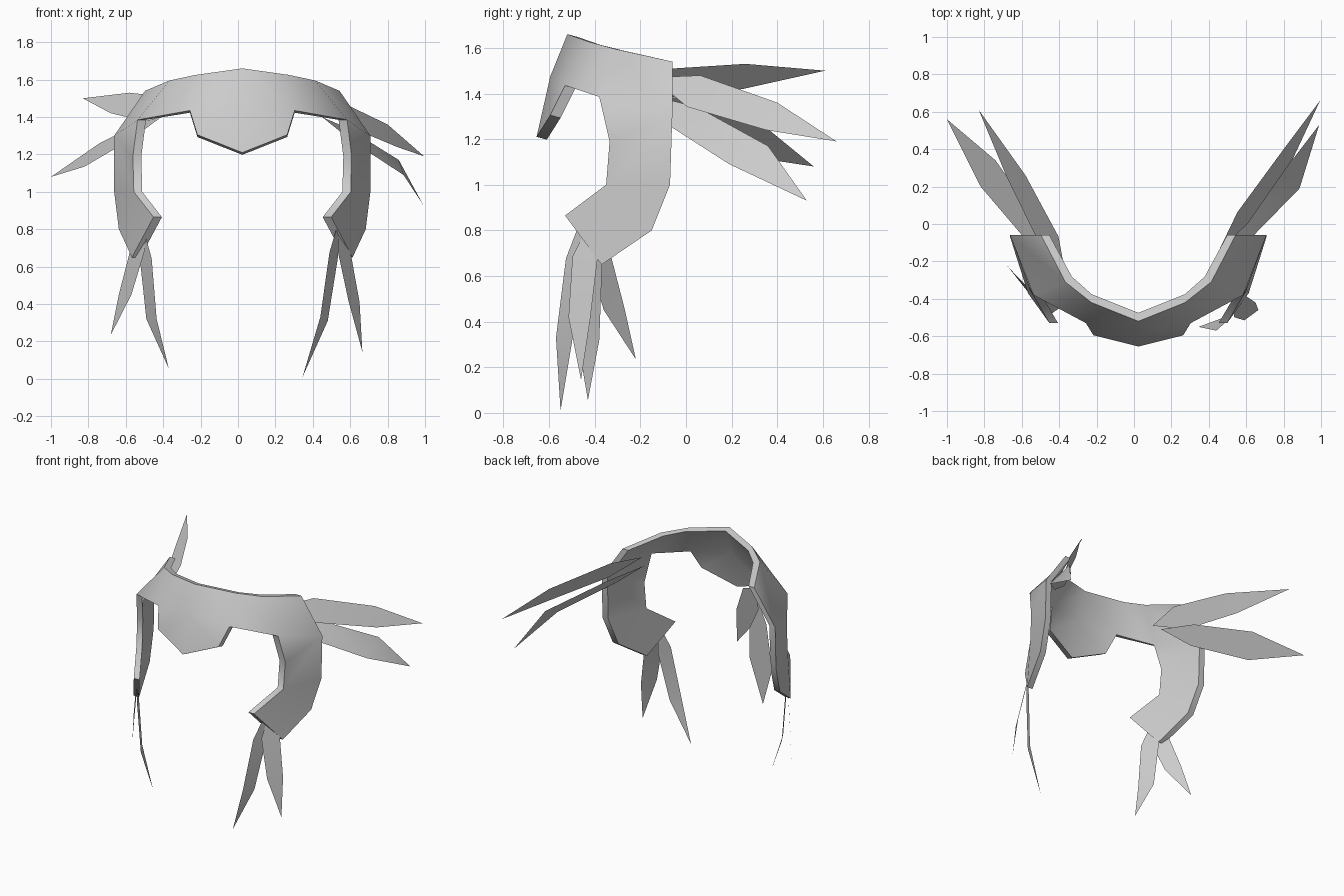
import bpy
import math
from mathutils import Vector

default_cube = bpy.data.objects.get("Cube")
if default_cube:
    bpy.data.objects.remove(default_cube, do_unlink=True)

# One plain material for everything
grey = bpy.data.materials.new("plain grey")
grey.use_nodes = True
colour = (0.6, 0.6, 0.6, 1)
grey.diffuse_color = colour
grey.node_tree.nodes["Principled BSDF"].inputs["Base Color"].default_value = colour


def add_mesh(name, verts, faces):
    mesh = bpy.data.meshes.new(name)
    mesh.from_pydata(verts, [], faces)
    mesh.materials.append(grey)
    obj = bpy.data.objects.new(name, mesh)
    bpy.context.collection.objects.link(obj)
    return obj


def select_only(obj):
    bpy.ops.object.select_all(action="DESELECT")
    obj.select_set(True)
    bpy.context.view_layer.objects.active = obj


def apply_modifiers(obj):
    select_only(obj)
    bpy.ops.object.convert(target="MESH")


def smooth(obj, degrees):
    select_only(obj)
    bpy.ops.object.shade_smooth_by_angle(angle=math.radians(degrees))


# Head guard: named outline points of one half, mirrored and thickened
points = {
    "crown": (0, -.52, 1.66),
    "crown_side": (.25, -.42, 1.625),
    "temple": (.39, -.31, 1.595),
    "back_top": (.52, -.06, 1.54),
    "brow_mid": (0, -.595, 1.475),
    "brow_tip": (0, -.655, 1.21),
    "brow_corner": (.24, -.595, 1.305),
    "brow_notch": (.28, -.53, 1.435),
    "eye_corner": (.56, -.38, 1.385),
    "cheek_high": (.585, -.335, 1.19),
    "cheek_low": (.58, -.35, 1),
    "jaw_point": (.475, -.53, .865),
    "jaw_bottom": (.59, -.37, .65),
    "jaw_back": (.66, -.15, .8),
    "back_low": (.685, -.07, 1),
    "back_mid": (.685, -.06, 1.3),
}
panels = [
    "crown brow_mid brow_notch crown_side",
    "brow_mid brow_tip brow_corner brow_notch",
    "crown_side brow_notch eye_corner temple",
    "temple eye_corner back_mid back_top",
    "eye_corner cheek_high back_mid",
    "back_mid cheek_high cheek_low back_low",
    "back_low cheek_low jaw_back",
    "cheek_low jaw_point jaw_bottom jaw_back",
]
names = list(points)
guard = add_mesh("head_guard", list(points.values()),
                 [[names.index(n) for n in panel.split()] for panel in panels])
guard.location.x = .023
mirror = guard.modifiers.new("mirror", "MIRROR")
mirror.use_clip = True
apply_modifiers(guard)
outer_count = len(guard.data.vertices)
shell = guard.modifiers.new("thickness", "SOLIDIFY")
shell.offset = -1
apply_modifiers(guard)

# Set the inner skin level with the outer: backward at the brow, sideways at the cheeks
verts = guard.data.vertices
for outer, inner in zip(verts[:outer_count], verts[outer_count:]):
    side = min(max((abs(outer.co.x) - .28) / .2, 0), 1)
    inward = Vector((-math.copysign(side, outer.co.x), 1 - side, 0)).normalized()
    inner.co = outer.co + inward * .045
    inner.co.z -= .012 * (1 - side)
smooth(guard, 50)


# Feathers: thin leaf blades given by root, two widest points and tip
def feather(name, root, edge_a, edge_b, tip, fullness=.4):
    root, a, b, tip = (Vector(p) for p in (root, edge_a, edge_b, tip))
    spread = (a - b) * fullness
    shoulder_a = root.lerp(a, .35) + spread
    shoulder_b = root.lerp(b, .35) - spread
    blade = add_mesh(name, [root, shoulder_a, shoulder_b, a, b, tip],
                     [(0, 2, 1), (1, 2, 4, 3), (3, 4, 5)])
    smooth(blade, 60)


feather("left_upper_side_feather", (.45, -.15, 1.47),
        (.8, .4, 1.36), (.85, .35, 1.24), (.995, .66, 1.19))
feather("left_lower_side_feather", (.45, -.18, 1.4),
        (.86, .36, 1.17), (.885, .19, 1.09), (.99, .53, .93), .25)
feather("right_upper_side_feather", (-.37, -.25, 1.43),
        (-.58, .26, 1.53), (-.68, .25, 1.42), (-.83, .61, 1.5))
feather("right_lower_side_feather", (-.41, -.21, 1.4),
        (-.74, .34, 1.26), (-.82, .2, 1.135), (-1, .56, 1.08), .2)
feather("left_front_hanging_feather", (.54, -.46, .85),
        (.44, -.57, .33), (.48, -.5, .31), (.345, -.55, .01))
feather("left_rear_hanging_feather", (.54, -.43, .82),
        (.59, -.515, .42), (.65, -.42, .41), (.665, -.46, .145))
feather("right_front_hanging_feather", (-.51, -.42, .82),
        (-.435, -.475, .32), (-.49, -.38, .32), (-.37, -.43, .055))
feather("right_rear_hanging_feather", (-.5, -.42, .82),
        (-.57, -.36, .45), (-.635, -.27, .46), (-.68, -.22, .235))
